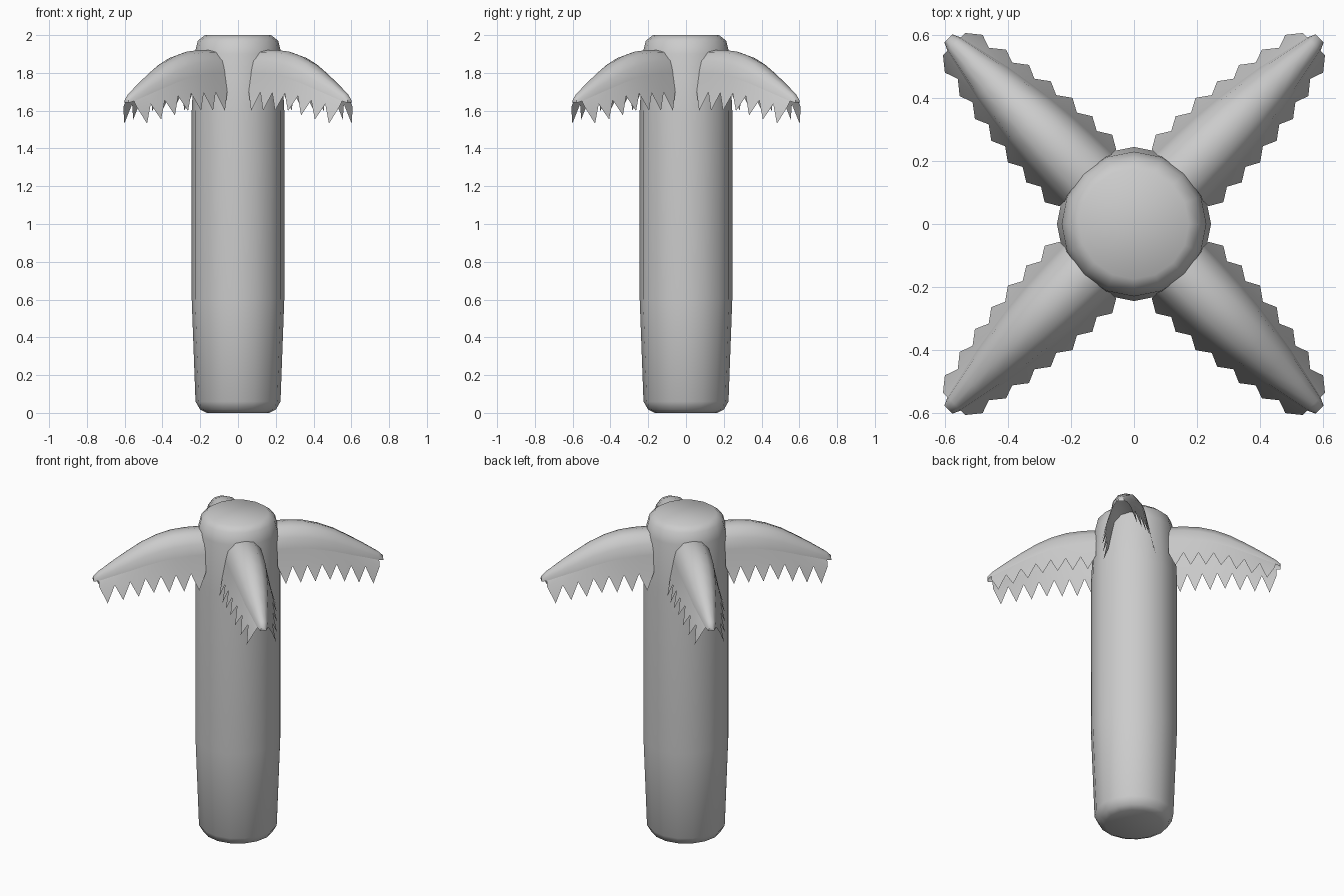
import bpy, bmesh, math

if "Cube" in bpy.data.objects:
    bpy.data.objects.remove(bpy.data.objects["Cube"])

grey = bpy.data.materials.new("plain grey")
grey.use_nodes = True
grey.diffuse_color = (0.6, 0.6, 0.6, 1)
grey.node_tree.nodes["Principled BSDF"].inputs["Base Color"].default_value = (0.6, 0.6, 0.6, 1)


def finish(bm, name, angle):
    bmesh.ops.recalc_face_normals(bm, faces=bm.faces)
    mesh = bpy.data.meshes.new(name)
    bm.to_mesh(mesh)
    bm.free()
    mesh.materials.append(grey)
    ob = bpy.data.objects.new(name, mesh)
    bpy.context.collection.objects.link(ob)
    bpy.ops.object.select_all(action='DESELECT')
    ob.select_set(True)
    bpy.context.view_layer.objects.active = ob
    bpy.ops.object.shade_smooth_by_angle(angle=math.radians(angle))
    return ob


def skin(bm, rings, closed):
    """Join neighbouring rows of vertices with quads."""
    for a, b in zip(rings, rings[1:]):
        n = len(a)
        for i in range(n if closed else n - 1):
            j = (i + 1) % n
            bm.faces.new((a[i], a[j], b[j], b[i]))


def lerp(table, r):
    """Read a value from (distance, value) pairs."""
    for (r0, v0), (r1, v1) in zip(table, table[1:]):
        if r <= r1:
            break
    return v0 + (v1 - v0) * (r - r0) / (r1 - r0)


# Trunk: sixteen-sided column with rounded ends
SIDES = 16
PROFILE = [(0.165, 0), (0.20, 0.017), (0.225, 0.06), (0.245, 0.6),
           (0.245, 1.6), (0.23, 1.9), (0.213, 1.97), (0.175, 2.0)]
bm = bmesh.new()
rings = [[bm.verts.new((r * math.cos(math.tau * i / SIDES), r * math.sin(math.tau * i / SIDES), z))
          for i in range(SIDES)] for r, z in PROFILE]
skin(bm, rings, True)
bm.faces.new(rings[0])
bm.faces.new(rings[-1])
finish(bm, "trunk", 50)

# Frond shape, by distance from the trunk axis
RIDGE = [(0.12, 1.91), (0.21, 1.922), (0.35, 1.92), (0.45, 1.897), (0.55, 1.855),
         (0.66, 1.79), (0.75, 1.732), (0.81, 1.69), (0.835, 1.665)]
HINGE = [(0.12, 1.81), (0.33, 1.80), (0.5, 1.765), (0.68, 1.70), (0.81, 1.65), (0.835, 1.642)]
WIDTH = [(0.12, 0.107), (0.25, 0.107), (0.43, 0.10), (0.62, 0.073), (0.81, 0.03), (0.835, 0.018)]
VALLEY = [(0.2, 1.70), (0.5, 1.69), (0.72, 1.635), (0.81, 1.62)]
TIP = [(0.2, 1.60), (0.5, 1.60), (0.77, 1.53)]
TEETH, START, STEP = 7, 0.207, 0.086


def place(angle, r, w, z):
    c, s = math.cos(angle), math.sin(angle)
    return (r * c - w * s, r * s + w * c, z)


def make_frond(name, angle):
    # Arched upper shell, closed at the outer end
    bm = bmesh.new()
    rows = []
    for r in [0.121] + [START + STEP * i for i in range(TEETH + 1)] + [0.835]:
        w, h, top = lerp(WIDTH, r), lerp(HINGE, r), lerp(RIDGE, r)
        rows.append([bm.verts.new(place(angle, r, w * u, h + (top - h) * v))
                     for u, v in ((-1, 0), (-0.88, 0.5), (-0.5, 0.9), (0, 1),
                                  (0.5, 0.9), (0.88, 0.5), (1, 0))])
    skin(bm, rows, False)
    bm.faces.new(rows[-1])
    finish(bm, name + "_arch", 50)

    # Hanging toothed flaps, mirrored either side
    bm = bmesh.new()
    for side in (-1, 1):
        def vert(r, z, flare):
            return bm.verts.new(place(angle, r, side * (lerp(WIDTH, r) + flare), z))
        edges = [START + STEP * i for i in range(TEETH + 1)]
        hinge = [vert(r, lerp(HINGE, r), 0) for r in edges]
        valley = [vert(r, lerp(VALLEY, r), 0.02) for r in edges]
        skin(bm, [hinge, valley], False)
        for i in range(TEETH):
            mid = edges[i] + STEP / 2
            bm.faces.new((valley[i], valley[i + 1], vert(mid, lerp(TIP, mid), 0.045)))
    finish(bm, name + "_teeth", 30)


# Four fronds on the diagonals
for k, label in enumerate(("back_left", "back_right", "front_right", "front_left")):
    make_frond(label + "_frond", math.radians(45 + 90 * k))
